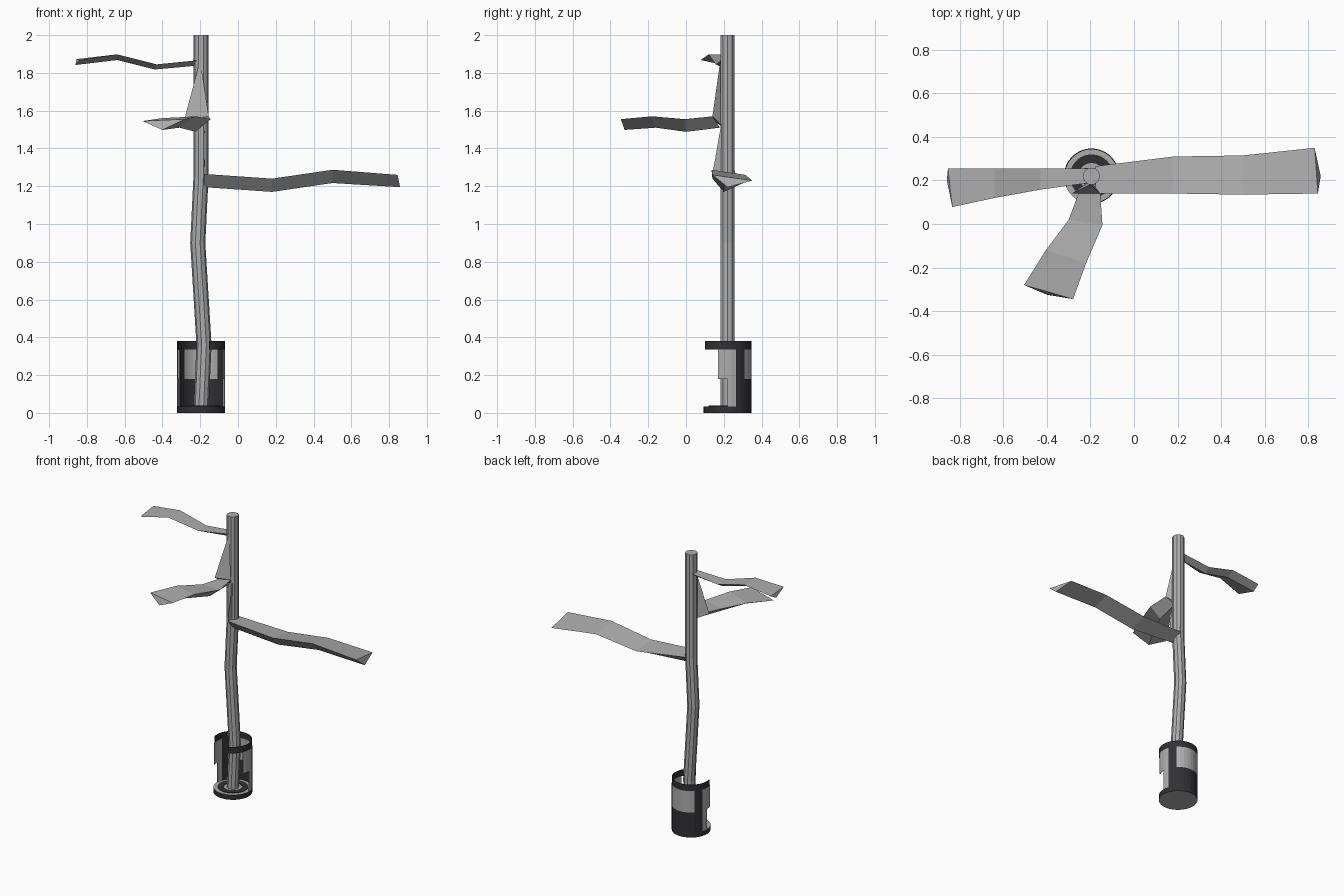
import bpy, bmesh, math
from mathutils import Vector

if "Cube" in bpy.data.objects:
    bpy.data.objects.remove(bpy.data.objects["Cube"])


def material(name, rgb):
    m = bpy.data.materials.new(name)
    m.diffuse_color = (*rgb, 1)
    m.use_nodes = True
    m.node_tree.nodes["Principled BSDF"].inputs["Base Color"].default_value = m.diffuse_color
    return m


GREY = material("light grey", (0.42, 0.42, 0.42))
DARK = material("charcoal", (0.03, 0.03, 0.034))
CX, CY, R = -0.195, 0.22, 0.127      # pot axis and radius


def finish(name, bm, *mats):
    bmesh.ops.recalc_face_normals(bm, faces=bm.faces)
    me = bpy.data.meshes.new(name)
    bm.to_mesh(me)
    bm.free()
    for m in mats:
        me.materials.append(m)
    ob = bpy.data.objects.new(name, me)
    bpy.context.collection.objects.link(ob)
    return ob


def loft(name, rings, mat):
    """Closed solid through rings of equal vertex count."""
    bm = bmesh.new()
    rows = [[bm.verts.new(p) for p in ring] for ring in rings]
    n = len(rows[0])
    for a, b in zip(rows, rows[1:]):
        for i in range(n):
            j = (i + 1) % n
            bm.faces.new((a[i], a[j], b[j], b[i]))
    bm.faces.new(rows[0][::-1])
    bm.faces.new(rows[-1])
    return finish(name, bm, mat)


def arc_wall(name, a0, a1, z0, z1, mat, r=R, thick=0.004):
    """Curved sheet of the pot between two angles in degrees."""
    n = max(2, round((a1 - a0) / 11))
    rings = []
    for i in range(n + 1):
        a = math.radians(a0 + (a1 - a0) * i / n)
        c, s = math.cos(a), math.sin(a)
        rings.append([(CX + q * c, CY + q * s, z) for q, z in
                      ((r - thick, z0), (r, z0), (r, z1), (r - thick, z1))])
    return loft(name, rings, mat)


def circle(x, y, z, r, n):
    return [(x + r * math.cos(math.tau * i / n), y + r * math.sin(math.tau * i / n), z)
            for i in range(n)]


# Bent trunk
loft("trunk", [circle(x, CY, z, 0.04, 10) for x, z in
               ((-0.195, 0.02), (-0.18, 0.36), (-0.213, 0.9), (-0.196, 1.25), (-0.196, 2.0))], GREY)

# Pot base: dark side, grey caps, dark ring on the floor
base = loft("pot_base", [circle(CX, CY, z, R, 32) for z in (0, 0.035)], GREY)
base.data.materials.append(DARK)
for p in base.data.polygons:
    p.material_index = int(abs(p.normal.z) < 0.5)
arc_wall("floor_ring", 0, 359.9, 0.035, 0.039, DARK, 0.1, 0.04)

# Pot rim, open at the front left
arc_wall("pot_rim", -70, 195, 0.335, 0.38, DARK)

# Pot wall: two-tone back panel, dark posts and notched light sides
arc_wall("back_panel_lower", 45, 135, 0.035, 0.18, DARK)
arc_wall("back_panel_upper", 45, 135, 0.18, 0.335, GREY)
for side, mirror in (("right", False), ("left", True)):
    for part, a0, a1, z0, mat in (("post", 20, 45, 0.035, DARK),
                                  ("side_panel", 0, 20, 0.035, GREY),
                                  ("side_panel_upper", -24, 0, 0.18, GREY)):
        if mirror:
            a0, a1 = 180 - a1, 180 - a0
        arc_wall(f"{side}_{part}", a0, a1, z0, 0.335, mat)

# Leaves: triangular sections, each (edge, edge, keel)
lower = [((-0.18, 0.14, 1.265), (-0.18, 0.265, 1.255), (-0.18, 0.20, 1.195)),
         ((0.18, 0.14, 1.24), (0.18, 0.31, 1.22), (0.18, 0.20, 1.17)),
         ((0.50, 0.135, 1.287), (0.50, 0.315, 1.26), (0.50, 0.20, 1.217)),
         ((0.845, 0.14, 1.26), (0.83, 0.35, 1.23), (0.858, 0.22, 1.195))]
middle = [((-0.255, 0.14, 1.55), (-0.155, 0.14, 1.57), (-0.20, 0.18, 1.51)),
          ((-0.30, 0.02, 1.545), (-0.145, -0.005, 1.555), (-0.225, 0.0, 1.488)),
          ((-0.405, -0.12, 1.56), (-0.22, -0.18, 1.57), (-0.31, -0.16, 1.51)),
          ((-0.505, -0.28, 1.545), (-0.28, -0.345, 1.555), (-0.40, -0.325, 1.498))]
upper = [((-0.20, 0.19, 1.868), (-0.20, 0.255, 1.868), (-0.20, 0.22, 1.84)),
         ((-0.43, 0.158, 1.845), (-0.43, 0.255, 1.845), (-0.44, 0.21, 1.818)),
         ((-0.64, 0.12, 1.898), (-0.64, 0.255, 1.898), (-0.64, 0.20, 1.868)),
         ((-0.835, 0.078, 1.868), (-0.855, 0.255, 1.873), (-0.86, 0.20, 1.842))]
for name, sections in (("lower_leaf", lower), ("middle_leaf", middle), ("upper_leaf", upper)):
    loft(name, sections, GREY)


# Sheaths tapering from each leaf root up along the trunk
def sheath(name, root, apex):
    bm = bmesh.new()
    v = [bm.verts.new(p) for p in (*root, apex)]
    for f in ((0, 1, 2), (0, 1, 3), (1, 2, 3), (2, 0, 3)):
        bm.faces.new([v[i] for i in f])
    finish(name, bm, GREY)


sheath("lower_sheath", lower[0], Vector((-0.175, 0.19, 1.55)))
sheath("middle_sheath", [(-0.285, 0.14, 1.55), (-0.155, 0.14, 1.57), (-0.20, 0.20, 1.51)],
       Vector((-0.20, 0.182, 1.87)))
